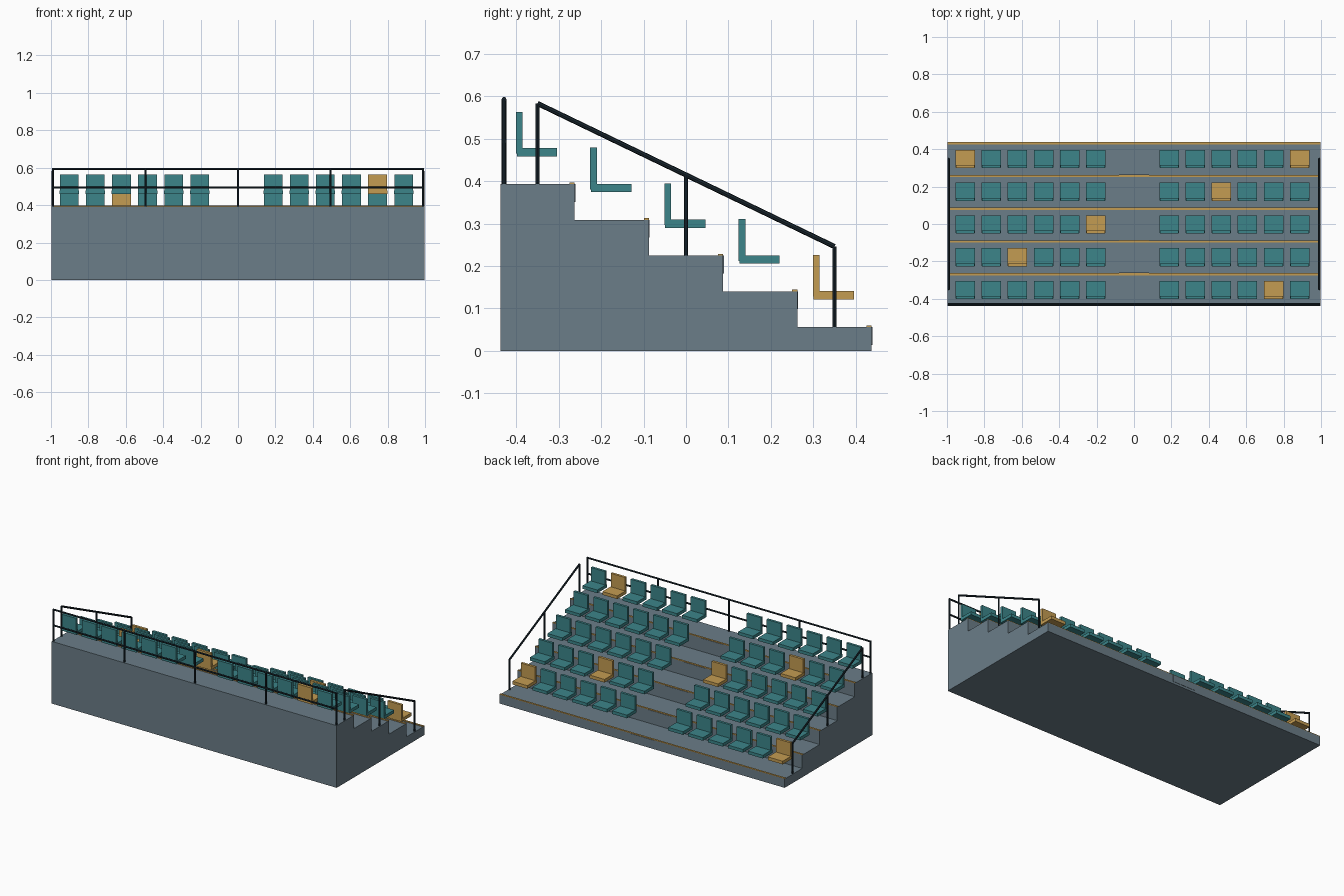
import bpy
import bmesh
from mathutils import Vector

cube = bpy.data.objects.get("Cube")
if cube:
    bpy.data.objects.remove(cube, do_unlink=True)


def material(name, rgb):
    m = bpy.data.materials.new(name)
    m.use_nodes = True
    m.diffuse_color = (*rgb, 1)
    m.node_tree.nodes["Principled BSDF"].inputs["Base Color"].default_value = (*rgb, 1)
    return m


CONCRETE = material("grey_concrete", (0.147, 0.205, 0.246))
TEAL = material("teal_plastic", (0.045, 0.235, 0.254))
GOLD = material("gold_accent", (0.552, 0.333, 0.084))
STEEL = material("dark_steel", (0.011, 0.022, 0.031))

ROWS, DEPTH, RISE, FIRST = 5, 0.175, 0.0843, 0.056
FRONT = ROWS * DEPTH / 2


def make_object(name, bm, mat):
    bmesh.ops.recalc_face_normals(bm, faces=bm.faces)
    me = bpy.data.meshes.new(name)
    bm.to_mesh(me)
    bm.free()
    me.materials.append(mat)
    ob = bpy.data.objects.new(name, me)
    bpy.context.collection.objects.link(ob)
    return ob


def add_box(bm, lo, hi):
    lo, hi = Vector(lo), Vector(hi)
    for v in bmesh.ops.create_cube(bm, size=1)["verts"]:
        v.co = (lo + hi) / 2 + v.co * (hi - lo)


def add_bar(bm, a, b, r=0.0055):
    a, b = Vector(a), Vector(b)
    d = b - a
    verts = bmesh.ops.create_cone(bm, cap_ends=True, segments=8, radius1=r,
                                  radius2=r, depth=d.length)["verts"]
    turn = d.to_track_quat("Z", "Y")
    for v in verts:
        v.co = turn @ v.co + (a + b) / 2


def tread(row):
    return FIRST + row * RISE


# Stepped platform: one side profile extruded across the width
profile = [(-FRONT, 0), (FRONT, 0)]
for row in range(ROWS):
    edge = FRONT - row * DEPTH
    profile += [(edge, tread(row)), (edge - DEPTH, tread(row))]
bm = bmesh.new()
side = bm.faces.new([bm.verts.new((-0.997, y, z)) for y, z in profile])
ext = bmesh.ops.extrude_face_region(bm, geom=[side])["geom"]
bmesh.ops.translate(bm, vec=(1.994, 0, 0),
                    verts=[g for g in ext if isinstance(g, bmesh.types.BMVert)])
make_object("stepped_platform", bm, CONCRETE)

# Gold nosing strips and thin aisle riser plates
nosing, plates = bmesh.new(), bmesh.new()
for row in range(ROWS):
    edge, z = FRONT - row * DEPTH, tread(row)
    add_box(nosing, (-0.997, edge - 0.012, z), (0.997, edge, z + 0.004))
    add_box(plates, (-0.08, edge, z - 0.042), (0.08, edge + 0.002, z))
make_object("step_nosings", nosing, GOLD)
make_object("aisle_riser_plates", plates, CONCRETE)

# Seats in two blocks either side of the aisle
columns = [start + i * 0.1395 for start in (-0.902, 0.188) for i in range(6)]
gold_seats = {(0, 0), (0, 11), (1, 8), (2, 5), (3, 2), (4, 10)}
for row in range(ROWS):
    y, z = FRONT - (row + 0.5) * DEPTH, tread(row)
    for col, x in enumerate(columns):
        bm = bmesh.new()
        add_box(bm, (x - 0.052, y - 0.049, z + 0.065), (x + 0.052, y + 0.046, z + 0.085))
        add_box(bm, (x - 0.05, y - 0.051, z + 0.072), (x + 0.05, y - 0.035, z + 0.17))
        make_object(f"seat_row{row + 1}_{col + 1}", bm,
                    GOLD if (row, col) in gold_seats else TEAL)

# Sloping side handrails with three posts each
for name, x in (("left", 0.99), ("right", -0.99)):
    bm = bmesh.new()
    tops = []
    for row in (0, 2, 4):
        y, z = FRONT - (row + 0.5) * DEPTH, tread(row)
        tops.append((x, y, z + 0.19))
        add_bar(bm, (x, y, z), tops[-1], 0.005)
    add_bar(bm, tops[0], tops[-1], 0.006)
    make_object(f"{name}_handrail", bm, STEEL)

# Guard rail along the high edge
bm = bmesh.new()
y, z = -FRONT + 0.0085, tread(ROWS - 1)
for x in (-0.99, -0.495, 0, 0.495, 0.99):
    add_bar(bm, (x, y, z), (x, y, z + 0.2))
for h in (0.1, 0.2):
    add_bar(bm, (-0.994, y, z + h), (0.994, y, z + h))
make_object("rear_guard_rail", bm, STEEL)
